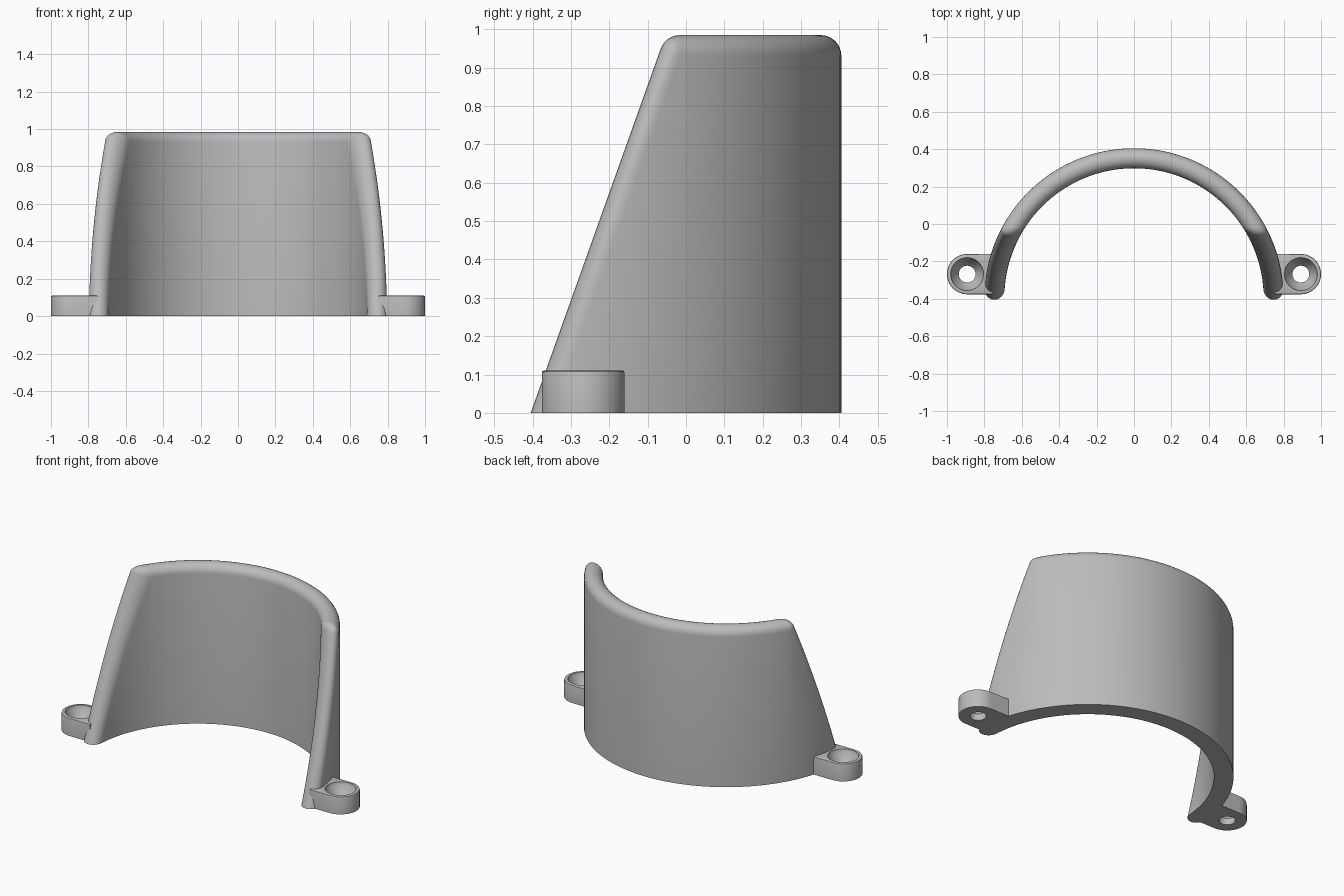
import bpy, bmesh
from math import sin, cos, tan, atan, asin, pi, sqrt, radians

cube = bpy.data.objects.get("Cube")
if cube:
    bpy.data.objects.remove(cube, do_unlink=True)

grey = bpy.data.materials.new("light grey plastic")
grey.use_nodes = True
grey.diffuse_color = (0.5, 0.5, 0.5, 1)
grey.node_tree.nodes["Principled BSDF"].inputs["Base Color"].default_value = (0.5, 0.5, 0.5, 1)


def finish(name, bm):
    """Turn a bmesh into a smooth shaded object."""
    bmesh.ops.remove_doubles(bm, verts=bm.verts, dist=1e-5)
    bmesh.ops.recalc_face_normals(bm, faces=bm.faces)
    mesh = bpy.data.meshes.new(name)
    bm.to_mesh(mesh)
    bm.free()
    mesh.materials.append(grey)
    obj = bpy.data.objects.new(name, mesh)
    bpy.context.collection.objects.link(obj)
    bpy.ops.object.select_all(action="DESELECT")
    obj.select_set(True)
    bpy.context.view_layer.objects.active = obj
    bpy.ops.object.shade_smooth_by_angle(angle=radians(30))
    return obj


def bridge(bm, a, b, closed=False):
    """Quads between two rows of vertices."""
    n = len(a)
    for i in range(n if closed else n - 1):
        j = (i + 1) % n
        bm.faces.new((a[i], a[j], b[j], b[i]))


# Curved wall: half a tube with a slanted front and fully rounded rim
R_OUT, R_IN, HEIGHT = 0.80, 0.693, 0.985
HALF = (R_OUT - R_IN) / 2
CENTRE_Y, FRONT_Y = 0.405 - R_OUT, -0.405
SLOPE = 0.357
LEAN = atan(SLOPE)


def outline(r, inset):
    """Rim of one layer as (angle, height) from one foot over the top to the other."""
    corner_z = HEIGHT - HALF
    corner_y = FRONT_Y + SLOPE * corner_z + HALF / cos(LEAN)
    radius = HALF - inset
    start_z = corner_z + radius * sin(LEAN)
    pts = []
    for i in range(20):
        z = start_z * i / 20
        pts.append((FRONT_Y + SLOPE * z + inset / cos(LEAN), z))
    for i in range(9):
        t = pi - LEAN + (LEAN - pi / 2) * i / 8
        pts.append((corner_y + radius * cos(t), corner_z + radius * sin(t)))
    half = [(asin(max(-1, min(1, (y - CENTRE_Y) / r))), z) for y, z in pts]
    first = half[-1][0]
    half += [(first + (pi / 2 - first) * i / 32, HEIGHT - inset) for i in range(1, 33)]
    return half + [(pi - p, z) for p, z in reversed(half[:-1])]


bm = bmesh.new()
layers, feet = [], []
LAYERS = 12
for k in range(LAYERS + 1):
    a = pi * k / LAYERS
    r = (R_OUT + R_IN) / 2 - HALF * cos(a)
    line = outline(r, HALF * (1 - sin(a)))
    layers.append([bm.verts.new((r * cos(p), CENTRE_Y + r * sin(p), z)) for p, z in line])
    if k in (0, LAYERS):
        feet.append([v if v.co.z < 1e-6 else bm.verts.new((v.co.x, v.co.y, 0))
                     for v in layers[-1]])

# rounded rim
for a, b in zip(layers, layers[1:]):
    bridge(bm, a, b)
# inner and outer faces as vertical strips
for top, foot in ((layers[0], feet[0]), (layers[-1], feet[1])):
    n = len(top)
    bm.faces.new((top[0], top[1], foot[1]))
    bm.faces.new((top[n - 2], top[n - 1], foot[n - 2]))
    bridge(bm, top[1:-1], foot[1:-1])
    foot[0], foot[-1] = top[0], top[-1]
# flat underside
bridge(bm, feet[0], feet[1])
for end in (0, -1):
    bm.faces.new([layer[end] for layer in layers])
finish("curved_wall", bm)

# Screw lugs with countersunk holes
LUG_R, LUG_H, LUG_X, LUG_Y = 0.108, 0.11, 0.892, -0.268
SIDES = 48
REACH = LUG_R / tan(radians(37.5))


def lug_ring(bm, side, z, r=None, inset=0.0):
    """Round ring of radius r, or the lug outline shrunk by inset."""
    ring = []
    for i in range(SIDES):
        t = 2 * pi * i / SIDES
        c, s = cos(t), sin(t)
        d = r
        if r is None:
            d = LUG_R
            if c < -1e-6:
                d = min(REACH / -c, LUG_R / max(abs(s), 1e-6))
            d -= inset
        ring.append(bm.verts.new((side * (LUG_X + d * c), LUG_Y + d * s, z)))
    return ring


for side, name in ((1, "left_screw_lug"), (-1, "right_screw_lug")):
    bm = bmesh.new()
    rings = [lug_ring(bm, side, 0, 0.045),
             lug_ring(bm, side, 0),
             lug_ring(bm, side, LUG_H - 0.008),
             lug_ring(bm, side, LUG_H - 0.002, inset=0.002),
             lug_ring(bm, side, LUG_H, inset=0.008),
             lug_ring(bm, side, LUG_H, 0.088),
             lug_ring(bm, side, LUG_H - 0.02, 0.084),
             lug_ring(bm, side, 0.04, 0.045)]
    for a, b in zip(rings, rings[1:] + rings[:1]):
        bridge(bm, a, b, closed=True)
    finish(name, bm)
